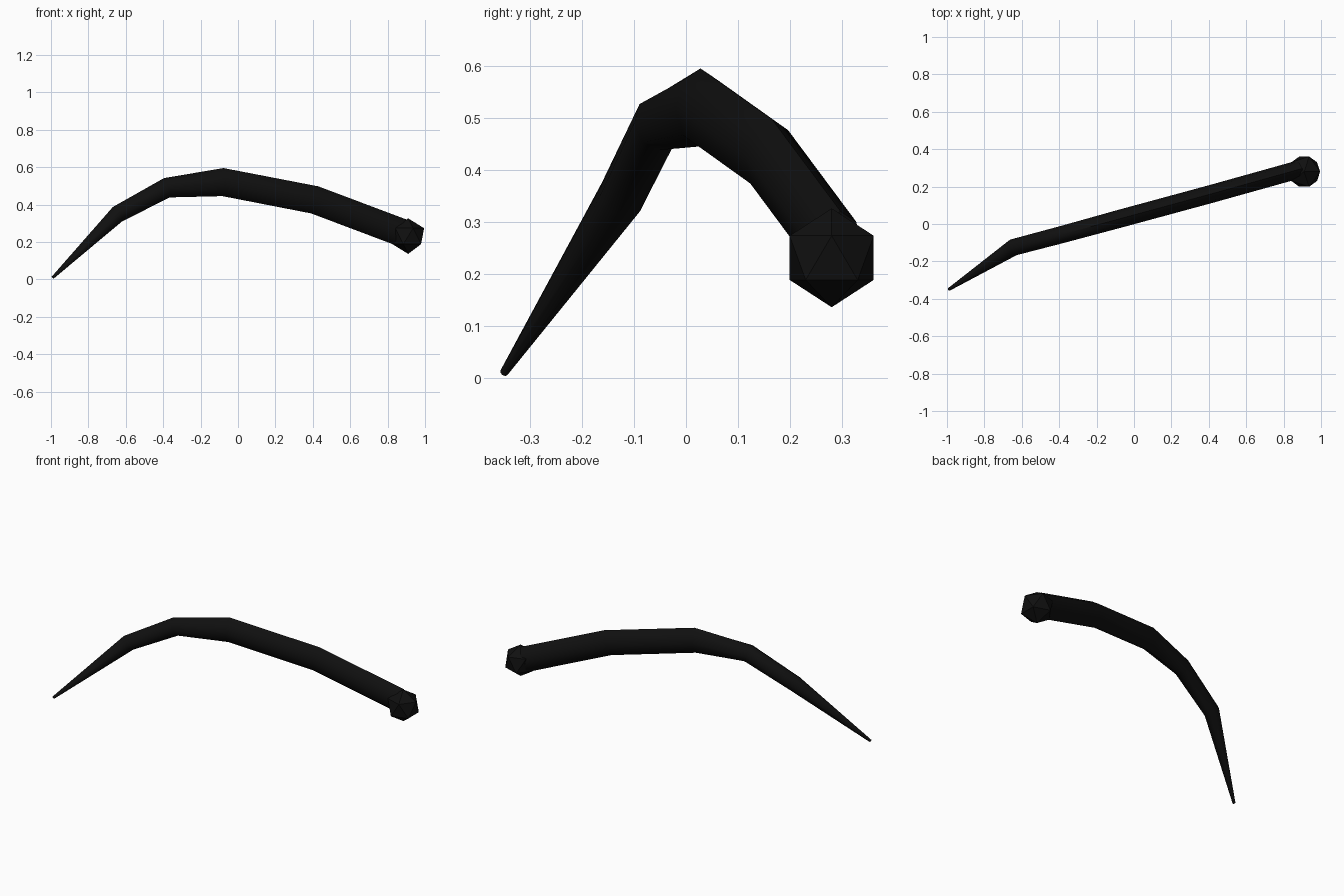
import bpy, bmesh, math
from mathutils import Vector

if "Cube" in bpy.data.objects:
    bpy.data.objects.remove(bpy.data.objects["Cube"])

SIDES = 8
# path points: centre, half height, half width
RINGS = [((-0.99, -0.35, 0.01), 0.008, 0.008),
         ((-0.645, -0.125, 0.348), 0.047, 0.045),
         ((-0.38, -0.055, 0.49), 0.054, 0.046),
         ((-0.08, 0.027, 0.52), 0.075, 0.048),
         ((0.41, 0.16, 0.425), 0.075, 0.048),
         ((0.875, 0.29, 0.25), 0.075, 0.048)]

black = bpy.data.materials.new("black")
black.diffuse_color = (0.005, 0.005, 0.005, 1)
black.use_nodes = True
black.node_tree.nodes["Principled BSDF"].inputs["Base Color"].default_value = black.diffuse_color

# curved tapered stalk, oval in section
bm = bmesh.new()
pts = [Vector(r[0]) for r in RINGS]
loops = []
for i, (c, h, w) in enumerate(RINGS):
    t = Vector()
    if i > 0:
        t += (pts[i] - pts[i - 1]).normalized()
    if i < len(pts) - 1:
        t += (pts[i + 1] - pts[i]).normalized()
    t.normalize()
    side = t.cross(Vector((0, 0, 1))).normalized()
    up = side.cross(t)
    loops.append([bm.verts.new(pts[i] + side * w * math.sin(a) + up * h * math.cos(a))
                  for a in (2 * math.pi * k / SIDES for k in range(SIDES))])
for a, b in zip(loops, loops[1:]):
    for k in range(SIDES):
        n = (k + 1) % SIDES
        bm.faces.new((a[k], a[n], b[n], b[k]))
bm.faces.new(loops[0])
bm.faces.new(loops[-1])
bmesh.ops.recalc_face_normals(bm, faces=bm.faces)
mesh = bpy.data.meshes.new("stalk")
bm.to_mesh(mesh)
bm.free()
stalk = bpy.data.objects.new("stalk", mesh)
bpy.context.collection.objects.link(stalk)
mesh.materials.append(black)
bpy.context.view_layer.objects.active = stalk
stalk.select_set(True)
bpy.ops.object.shade_smooth_by_angle(angle=math.radians(50))

# faceted ball at the thick end
bpy.ops.mesh.primitive_ico_sphere_add(subdivisions=1, radius=0.095, location=(0.91, 0.28, 0.231))
ball = bpy.context.object
ball.name = "end_ball"
ball.data.materials.append(black)
